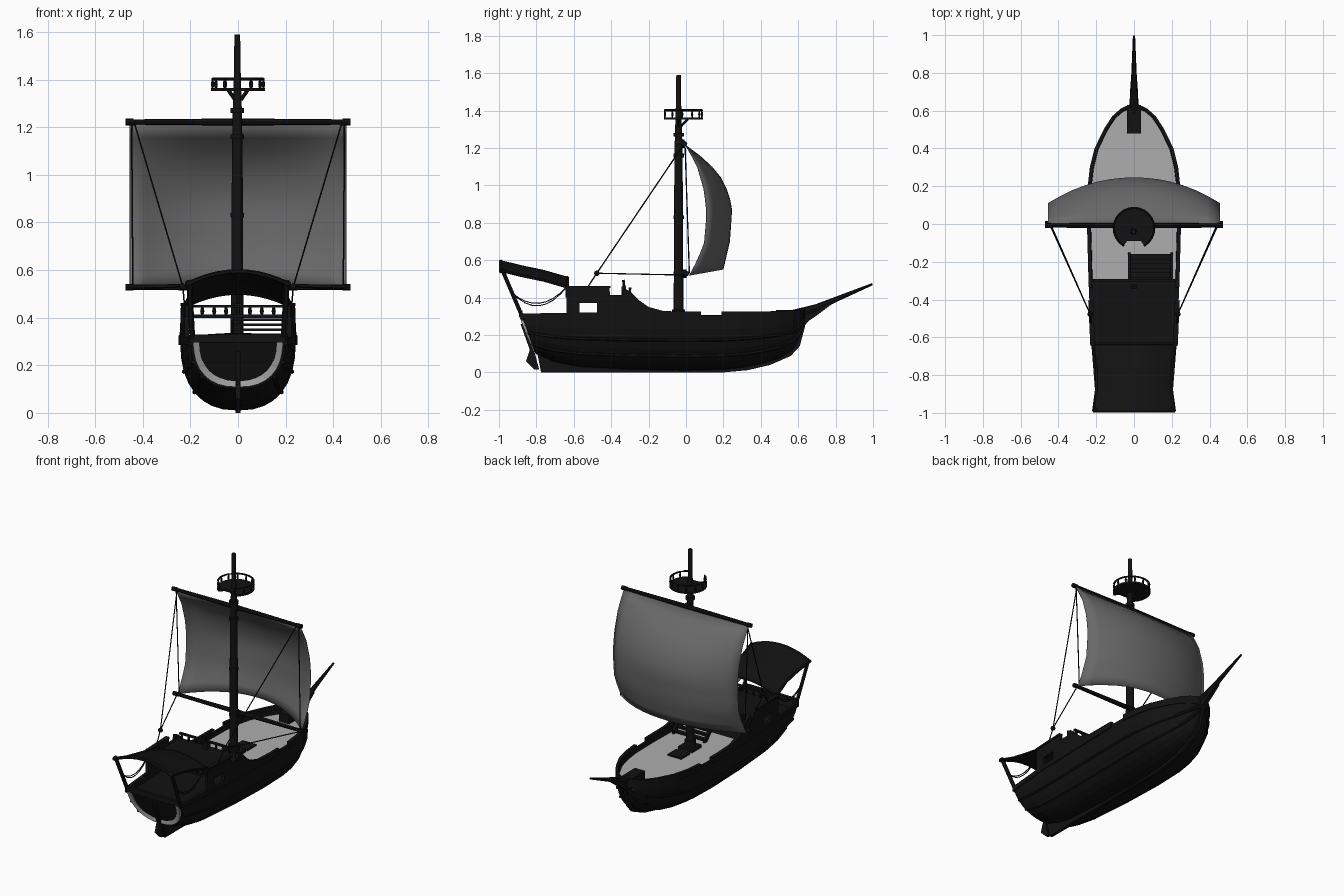
import bpy, bmesh, math
from mathutils import Vector

if "Cube" in bpy.data.objects:
    bpy.data.objects.remove(bpy.data.objects["Cube"])


def material(name, v):
    m = bpy.data.materials.new(name)
    m.diffuse_color = (v, v, v, 1)
    m.use_nodes = True
    m.node_tree.nodes["Principled BSDF"].inputs["Base Color"].default_value = m.diffuse_color
    return m


DARK, CLOTH, PALE = material("dark_wood", 0.006), material("sailcloth", 0.14), material("pale_wood", 0.42)


def finish(name, bm, mat=DARK, thick=0, smooth=False):
    bmesh.ops.recalc_face_normals(bm, faces=bm.faces)
    me = bpy.data.meshes.new(name)
    bm.to_mesh(me)
    bm.free()
    ob = bpy.data.objects.new(name, me)
    bpy.context.collection.objects.link(ob)
    me.materials.append(mat)
    if thick:
        mod = ob.modifiers.new("thickness", 'SOLIDIFY')
        mod.thickness = thick
    if smooth:
        for p in me.polygons:
            p.use_smooth = True
    return ob


def loft(name, sections, closed=True, caps=(True, True), **kw):
    bm = bmesh.new()
    rows = [[bm.verts.new(p) for p in s] for s in sections]
    n = len(rows[0])
    for a, b in zip(rows, rows[1:]):
        for i in range(n if closed else n - 1):
            j = (i + 1) % n
            bm.faces.new((a[i], a[j], b[j], b[i]))
    if caps[0]:
        bm.faces.new(rows[0])
    if caps[1]:
        bm.faces.new(rows[-1])
    return finish(name, bm, **kw)


def box(name, x0, x1, y0, y1, z0, z1, mat=DARK):
    return loft(name, [[(x0, y0, z), (x1, y0, z), (x1, y1, z), (x0, y1, z)] for z in (z0, z1)], mat=mat)


def plate(name, yz, half):
    return loft(name, [[(x, y, z) for y, z in yz] for x in (-half, half)])


def tube(name, pts, radii, sides=8, mat=DARK):
    pts = [Vector(p) for p in pts]
    if not isinstance(radii, (list, tuple)):
        radii = [radii] * len(pts)
    rings = []
    for i, (p, r) in enumerate(zip(pts, radii)):
        d = (pts[min(i + 1, len(pts) - 1)] - pts[max(i - 1, 0)]).normalized()
        ref = Vector((0, 1, 0)) if abs(d.y) < 0.8 else Vector((1, 0, 0))
        u = d.cross(ref).normalized()
        v = d.cross(u)
        angs = [2 * math.pi * k / sides for k in range(sides)]
        rings.append([p + r * (math.cos(a) * u + math.sin(a) * v) for a in angs])
    return loft(name, rings, mat=mat, smooth=False)


def interp(table, t):
    for (a, va), (b, vb) in zip(table, table[1:]):
        if t <= b:
            return va + (vb - va) * max(0, (t - a) / (b - a))
    return table[-1][1]


# hull: stations of (top y, bottom y, half width, bottom z)
TOP = 0.305
ST = [(-.88, -.805, .2, .1), (-.75, -.7, .213, .055), (-.6, -.57, .222, .03), (-.3, -.3, .235, .015),
      (0, 0, .243, .01), (.2, .2, .24, .015), (.3, .3, .228, .025), (.4, .4, .203, .045), (.5, .5, .155, .075),
      (.57, .565, .11, .115), (.61, .6, .065, .165), (.632, .622, .014, .24)]
WIDTH = [(s[0], s[2]) for s in ST]


def hull_pt(s, a, k=1.0):
    e = 2 / 2.4
    c = max(0, math.cos(a))
    f = 1 - c ** e
    x = s[2] * k * math.copysign(abs(math.sin(a)) ** e, a)
    return Vector((x, s[1] + (s[0] - s[1]) * f, TOP + (s[3] - TOP) * k * (1 - f)))


ANG = [math.pi / 2 * i / 8 for i in range(-8, 9)]
loft("hull", [[hull_pt(s, a) for a in ANG] for s in ST], closed=False, caps=(True, False), thick=.014)
plate("keel", [(-.775, 0), (.2, 0), (.33, .012), (.45, .04), (.56, .088), (.608, .14), (.635, .24), (.64, .335),
               (.6, .33), (.58, .16), (.4, .06), (.2, .03), (-.6, .05), (-.8, .13)], .011)
plate("rudder", [(-.785, .015), (-.81, .015), (-.855, .06), (-.835, .12), (-.885, .26), (-.865, .26), (-.81, .11)], .01)
for s in (1, -1):
    for k, a in enumerate((.8, 1.18)):
        tube("wale", [hull_pt(t, s * a) for t in ST], .009, 6)

# pale band on the transom
loft("transom_band", [[hull_pt(ST[0], a, k) + Vector((0, -.012, -.004)) for a in ANG] for k in (.94, .81)],
     closed=False, caps=(False, False), mat=PALE, thick=.012)


# decks follow the hull outline
def deck(name, y0, y1, z0, z1, inset, mat):
    ys = [y0] + [y for y, w in WIDTH if y0 < y < y1] + [y1]
    right = [(max(.004, interp(WIDTH, y) - inset), y) for y in ys]
    outline = right + [(-x, y) for x, y in reversed(right)]
    loft(name, [[(x, y, z) for x, y in outline] for z in (z0, z1)], mat=mat)


deck("main_deck", -.3, .62, .262, .275, .01, PALE)
deck("stern_deck", -.86, -.3, .262, .275, .01, DARK)
deck("quarterdeck", -.64, -.29, .398, .413, .004, DARK)
box("stern_rail", -.2, .2, -.893, -.873, .295, .33)


# bulwarks and cabin walls: sections of (y, bottom z, top z)
def wall(name, prof, out=.006):
    for s in (1, -1):
        secs = []
        for y, z0, z1 in prof:
            w = interp(WIDTH, y)
            a, b = s * (w + out), s * max(.002, w - .014)
            secs.append([(a, y, z0), (a, y, z1), (b, y, z1), (b, y, z0)])
        loft(name, secs)


wall("stern_bulwark", [(-.885, .285, .315), (-.64, .285, .318)])
wall("cabin_wall_aft", [(-.64, .29, .455), (-.57, .29, .455)])
wall("cabin_sill", [(-.57, .29, .32), (-.475, .29, .32)])
wall("cabin_lintel", [(-.57, .37, .455), (-.475, .37, .455)])
wall("cabin_wall_fore", [(y, .285, z) for y, z in [(-.475, .45), (-.41, .45), (-.405, .415), (-.34, .415), (-.335, .45),
                                                  (-.3, .435), (-.25, .385), (-.2, .35), (-.12, .328), (0, .325), (.08, .325)]])
wall("bow_bulwark", [(y, .285, z) for y, z in [(.19, .325), (.3, .325), (.4, .326), (.5, .328), (.57, .331),
                                              (.61, .334), (.635, .336)]])
wall("cabin_cap", [(-.645, .45, .462), (-.405, .45, .462)], .012)

# quarterdeck railing, steering post and stairs
for y in (-.3, -.635):
    box("railing_top", -.215, .215, y - .008, y + .008, .443, .454)
    for i in range(9):
        x = -.2 + .05 * i
        tube("baluster", [(x, y, .41), (x, y, .427), (x, y, .446)], [.005, .009, .005], 6)
box("steering_post", -.015, .015, -.345, -.32, .41, .46)
tube("tiller", [(0, -.33, .45), (0, -.335, .495)], .007)
for i in range(6):
    y, z = -.16 - .024 * i, .292 + .021 * i
    box("stair_tread", -.02, .205, y - .028, y, z - .012, z)
for x in (-.025, .2):
    plate("stair_side", [(-.15, .275), (-.15, .295), (-.29, .415), (-.29, .385), (-.175, .275)], .007).location.x = x

# stern canopy: arched cloth on beams and posts
CANOPY = [(-.99, .60, .215), (-.88, .573, .202), (-.76, .548, .202), (-.635, .512, .22)]


def arch(y, z, w, drop=0):
    return [(w * u, y, z - .055 * u * u - drop) for u in [i / 5 - 1 for i in range(11)]]


loft("canopy", [arch(*c) for c in CANOPY], closed=False, caps=(False, False), thick=.008)
for c in (CANOPY[0], CANOPY[-1]):
    tube("canopy_beam", arch(*c, .006), .01, 6)
for s in (1, -1):
    tube("canopy_post", [(s * .19, -.868, .28), (s * .205, -.985, .555)], .012, 6)
    tube("canopy_front_post", [(s * .215, -.635, .4), (s * .215, -.635, .47)], .01, 6)
    tube("canopy_side_beam", [(s * .215, -.99, .545), (s * .2, -.88, .518), (s * .2, -.76, .493), (s * .22, -.635, .457)], .008, 6)
    for dip in (.075, .088):
        tube("swag_rope", [(s * .2, -.935 + .3 * t, .43 + .03 * t - dip * 4 * t * (1 - t))
                           for t in [i / 8 for i in range(9)]], .003, 5)

# mast, hatch and bowsprit
tube("mast", [(-.003, -.04, z) for z in (.26, .335, .336, .9, 1.25, 1.4, 1.59)],
     [.036, .034, .026, .024, .02, .015, .012], 12)
for z in (.52, .82, 1.15, 1.26):
    tube("mast_band", [(-.003, -.04, z), (-.003, -.04, z + .02)], .028, 12)
box("mast_step", -.05, .05, -.09, .01, .27, .295)
box("hatch", -.05, .05, .03, .12, .27, .285)
box("bowsprit_base", -.036, .036, .48, .63, .27, .335)
tube("bowsprit", [(0, .58, .31), (0, .7, .345), (0, .8, .39), (0, .997, .472)], [.026, .021, .014, .006], 8)
plate("bowsprit_knee", [(.6, .2), (.635, .25), (.655, .275), (.7, .305), (.78, .365), (.7, .345), (.6, .32)], .014)

# yards
for name, y, z in (("upper_yard", -.008, 1.222), ("lower_yard", .002, .528)):
    tube(name, [(x, y, z) for x in (-.455, 0, .455)], [.011, .015, .011], 8)
    for s in (1, -1):
        tube("yard_tip", [(s * .44, y, z), (s * .472, y, z)], .014, 8)
    tube("yard_sling", [(0, -.045, z), (0, y, z)], .022, 8)

# billowing sail between a centre profile and an edge profile, (t, value)
MID_Y = [(0, .0), (.13, .12), (.28, .205), (.47, .248), (.75, .235), (1, .2)]
MID_Z = [(0, 1.215), (.13, 1.125), (.28, 1.02), (.47, .89), (.75, .7), (1, .55)]
EDGE_Y = [(0, .0), (.15, .06), (.35, .1), (.53, .113), (.75, .1), (.88, .065), (1, .02)]
rows = []
for i in range(13):
    t = i / 12
    row = []
    for j in range(15):
        u = j / 7 - 1
        q = 1 - abs(u) ** 2.1
        ye, ze = interp(EDGE_Y, t), 1.215 - .697 * t
        row.append((.455 * u, ye + (interp(MID_Y, t) - ye) * q, ze + (interp(MID_Z, t) - ze) * q))
    rows.append(row)
loft("sail", rows, closed=False, caps=(False, False), mat=CLOTH, thick=.004, smooth=True)

# rigging
for s in (1, -1):
    blk = (s * .232, -.477, .53)
    tube("upper_brace", [(s * .435, -.015, 1.215), blk], .0035, 5)
    tube("lower_brace", [(s * .445, -.005, .52), blk], .0035, 5)
    tube("brace_tail", [blk, (s * .225, -.53, .45)], .0035, 5)
    tube("sheet", [(s * .447, -.005, 1.21), (s * .442, .018, .53)], .0035, 5)
    bm = bmesh.new()
    bmesh.ops.create_icosphere(bm, subdivisions=2, radius=.015)
    bmesh.ops.translate(bm, verts=bm.verts, vec=blk)
    finish("pulley_block", bm)

# crow's nest with an opening toward the stern
CY, R = -.022, .113
nest = [math.radians(-90 + 32 + (360 - 64) * i / 20) for i in range(21)]
rim = [(R * math.cos(a), CY + R * math.sin(a)) for a in nest] + [(-.035, -.09), (.035, -.09)]
loft("nest_floor", [[(x, y, z) for x, y in rim] for z in (1.352, 1.364)])
tube("nest_rail", [(.107 * math.cos(a), CY + .107 * math.sin(a), 1.402) for a in nest], .006, 6)
for a in nest[::2]:
    x, y = .107 * math.cos(a), CY + .107 * math.sin(a)
    tube("nest_baluster", [(x, y, 1.362), (x, y, 1.38), (x, y, 1.4)], [.004, .007, .004], 6)
for dx, dy in ((1, 0), (-1, 0), (0, 1)):
    tube("nest_bracket", [(dx * .012, -.04 + dy * .012, 1.315), (dx * .04, -.04 + dy * .05, 1.355)], .008, 6)
